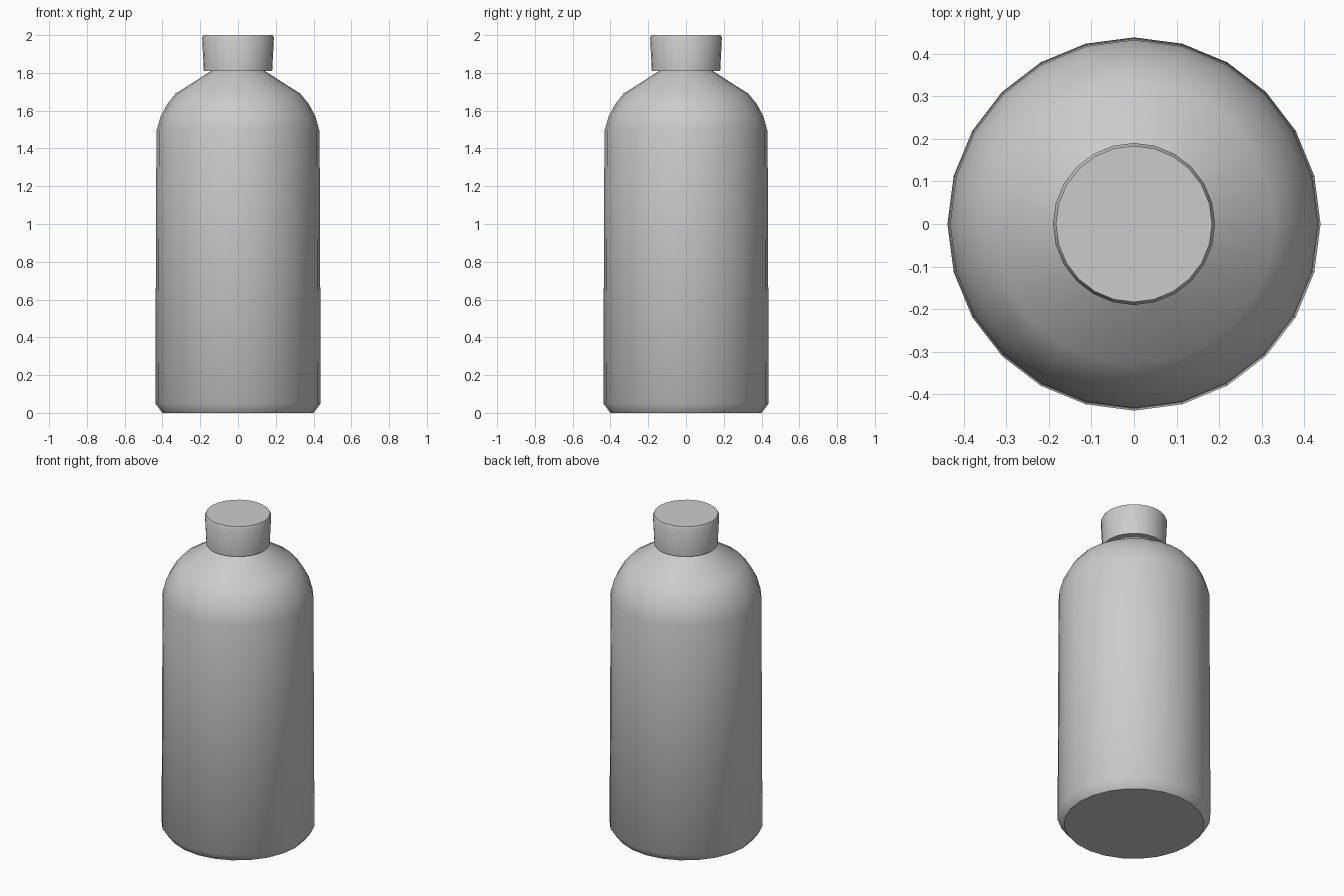
import bpy, bmesh, math

if "Cube" in bpy.data.objects:
    bpy.data.objects.remove(bpy.data.objects["Cube"])

SIDES = 24


def lathe(name, profile):
    """Spin an (r, z) profile round z and close both ends with flat discs."""
    bm = bmesh.new()
    rings = []
    for r, z in profile:
        rings.append([bm.verts.new((r * math.cos(2 * math.pi * i / SIDES),
                                    r * math.sin(2 * math.pi * i / SIDES), z))
                      for i in range(SIDES)])
    for low, high in zip(rings, rings[1:]):
        for i in range(SIDES):
            j = (i + 1) % SIDES
            bm.faces.new((low[i], low[j], high[j], high[i]))
    bm.faces.new(rings[0][::-1])
    bm.faces.new(rings[-1])
    mesh = bpy.data.meshes.new(name)
    bm.to_mesh(mesh)
    bm.free()
    ob = bpy.data.objects.new(name, mesh)
    bpy.context.collection.objects.link(ob)
    bpy.ops.object.select_all(action='DESELECT')
    ob.select_set(True)
    bpy.context.view_layer.objects.active = ob
    bpy.ops.object.shade_smooth_by_angle(angle=math.radians(42))
    return ob


# Bottle body: chamfered foot, slightly tapered wall, rounded shoulder, short neck
lathe("bottle_body", [(0.40, 0.0), (0.438, 0.05), (0.432, 1.49), (0.41, 1.57),
                      (0.375, 1.635), (0.33, 1.69), (0.142, 1.81), (0.14, 1.83)])

# Cap: widens slightly upward, small bevel on the top rim
lathe("bottle_cap", [(0.181, 1.81), (0.19, 1.985), (0.183, 2.0)])
